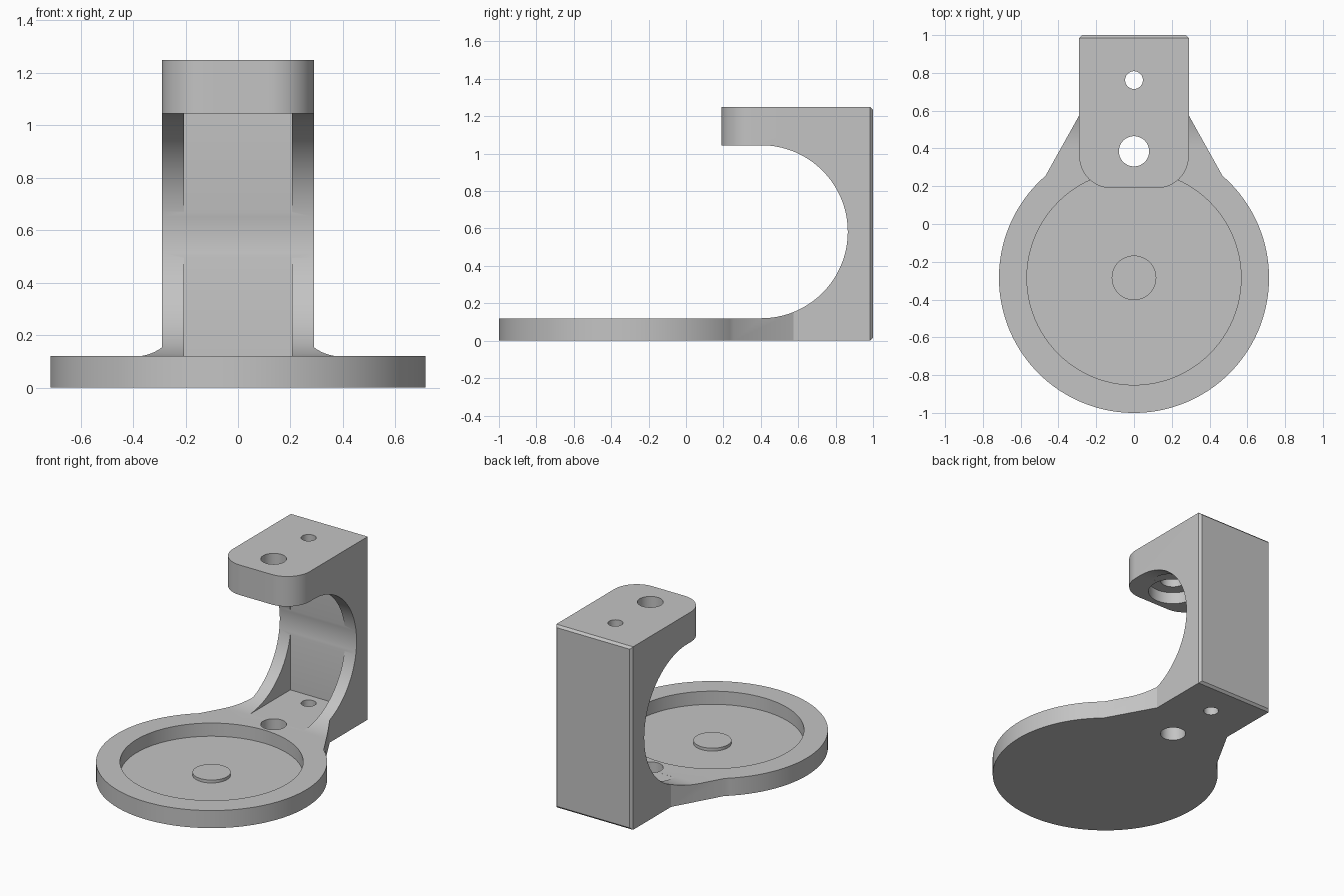
import bpy, bmesh, math
from mathutils import Vector

cube = bpy.data.objects.get("Cube")
if cube:
    bpy.data.objects.remove(cube, do_unlink=True)

grey = bpy.data.materials.new("plain_grey")
grey.use_nodes = True
grey.diffuse_color = (0.55, 0.55, 0.55, 1)
grey.node_tree.nodes["Principled BSDF"].inputs["Base Color"].default_value = grey.diffuse_color

DISC_Y, DISC_R = -0.285, 0.715
HALF, FRONT, BACK, HEIGHT = 0.29, 0.19, 1.0, 1.25
FLOOR, CEILING = 0.12, 1.045


def arc(cx, cy, r, start, end, n):
    """Points on a circular arc, angles in degrees."""
    steps = [math.radians(start + (end - start) * i / n) for i in range(n + 1)]
    return [(cx + r * math.cos(a), cy + r * math.sin(a)) for a in steps]


def prism(name, outline, low, high, axis="z", bevel_back=0):
    """Extrude a closed outline along z, or a (y, z) outline along x."""
    def place(p):
        return (p[0], p[1], low) if axis == "z" else (low, p[0], p[1])
    bm = bmesh.new()
    face = bm.faces.new([bm.verts.new(place(p)) for p in outline])
    shift = Vector((0, 0, high - low)) if axis == "z" else Vector((high - low, 0, 0))
    new = bmesh.ops.extrude_face_region(bm, geom=[face])["geom"]
    bmesh.ops.translate(bm, vec=shift, verts=[v for v in new if isinstance(v, bmesh.types.BMVert)])
    if bevel_back:
        rim = [e for e in bm.edges if all(abs(v.co.y - BACK) < 1e-4 for v in e.verts)]
        bmesh.ops.bevel(bm, geom=rim, offset=bevel_back, segments=1, affect="EDGES")
    bmesh.ops.recalc_face_normals(bm, faces=bm.faces)
    mesh = bpy.data.meshes.new(name)
    bm.to_mesh(mesh)
    bm.free()
    mesh.materials.append(grey)
    obj = bpy.data.objects.new(name, mesh)
    bpy.context.collection.objects.link(obj)
    return obj


def round_prism(name, y, r, low, high, n=64):
    return prism(name, arc(0, y, r, 0, 360, n)[:-1], low, high)


def combine(target, tool, operation):
    """Apply a boolean and discard the tool."""
    tool.hide_render = True
    mod = target.modifiers.new("boolean", "BOOLEAN")
    mod.operation, mod.solver, mod.object = operation, "EXACT", tool
    bpy.context.view_layer.objects.active = target
    bpy.ops.object.modifier_apply(modifier=mod.name)
    bpy.data.objects.remove(tool, do_unlink=True)


# Upright column and arm, rounded at the front and chamfered at the back
r = 0.17
plan = arc(-HALF + r, FRONT + r, r, 180, 270, 16) + arc(HALF - r, FRONT + r, r, 270, 360, 16)
plan += [(HALF, BACK), (-HALF, BACK)]
body = prism("lamp_bracket", plan, 0, HEIGHT, bevel_back=0.015)

# Round foot with tapered neck, later trimmed by the throat
shoulder = math.degrees(math.asin((0.255 - DISC_Y) / DISC_R))
foot = arc(0, DISC_Y, DISC_R, 180 - shoulder, 360 + shoulder, 112)
foot += [(HALF, 0.575), (-HALF, 0.575)]
combine(body, prism("foot", foot, 0, 0.3), "UNION")

# C-shaped throat through the whole width
mid, rad = (FLOOR + CEILING) / 2, (CEILING - FLOOR) / 2
throat = [(-2, CEILING), (-2, FLOOR)] + arc(0.4025, mid, rad, -90, 90, 64)
combine(body, prism("throat", throat, -2, 2, axis="x"), "DIFFERENCE")

# Square channel inside the column
channel = [(-0.205, 0.42), (0.205, 0.42), (0.205, 0.857), (-0.205, 0.857)]
combine(body, prism("channel", channel, FLOOR, CEILING), "DIFFERENCE")

# Dish, through holes and the counterbore under the arm
for name, y, radius, low, high in (
    ("dish", DISC_Y, 0.567, 0.03, 0.5),
    ("large_hole", 0.385, 0.08, -1, 2),
    ("small_hole", 0.762, 0.047, -1, 2),
    ("counterbore", 0.385, 0.155, 0.8, 1.125),
):
    combine(body, round_prism(name, y, radius, low, high, 96), "DIFFERENCE")
body.name = "bracket_body"

# Low locating button in the dish
button = round_prism("dish_button", DISC_Y, 0.118, 0.025, 0.05)

for obj in (body, button):
    bpy.ops.object.select_all(action="DESELECT")
    obj.select_set(True)
    bpy.context.view_layer.objects.active = obj
    bpy.ops.object.shade_smooth_by_angle(angle=math.radians(25))
